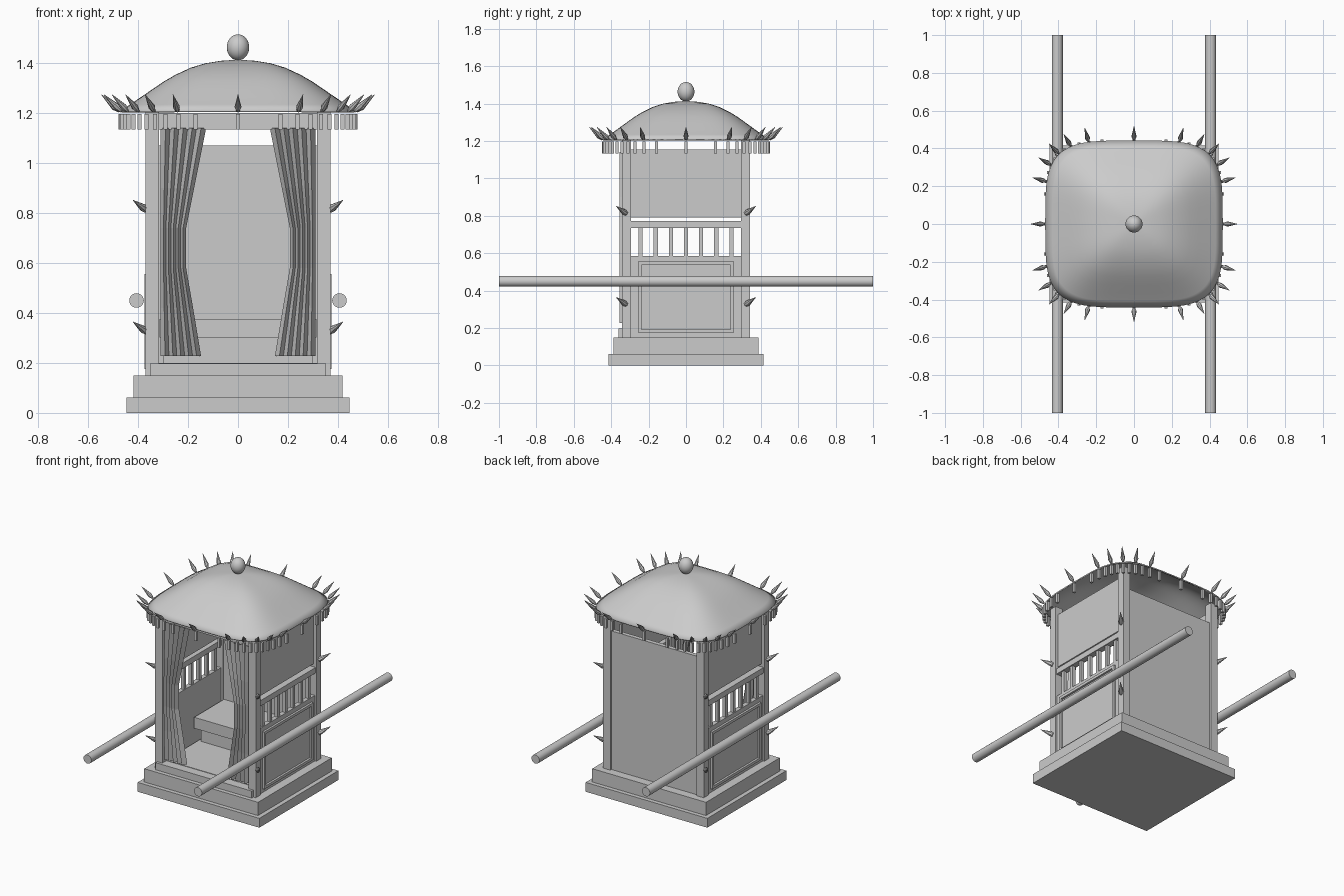
import bpy, bmesh, math
from mathutils import Vector

if "Cube" in bpy.data.objects:
    bpy.data.objects.remove(bpy.data.objects["Cube"])


def finish(name, bm, smooth=False):
    bmesh.ops.recalc_face_normals(bm, faces=bm.faces)
    me = bpy.data.meshes.new(name)
    bm.to_mesh(me)
    bm.free()
    ob = bpy.data.objects.new(name, me)
    bpy.context.collection.objects.link(ob)
    if smooth:
        bpy.ops.object.select_all(action='DESELECT')
        ob.select_set(True)
        bpy.context.view_layer.objects.active = ob
        bpy.ops.object.shade_smooth_by_angle(angle=math.radians(40))
    return ob


def box(name, x0, x1, y0, y1, z0, z1):
    bm = bmesh.new()
    bmesh.ops.create_cube(bm, size=1)
    for v in bm.verts:
        v.co = ((x0 + x1) / 2 + v.co.x * (x1 - x0),
                (y0 + y1) / 2 + v.co.y * (y1 - y0),
                (z0 + z1) / 2 + v.co.z * (z1 - z0))
    return finish(name, bm)


def side_box(name, s, x0, x1, y0, y1, z0, z1):
    return box(name, min(s * x0, s * x1), max(s * x0, s * x1), y0, y1, z0, z1)


def lathe(name, profile, base, direction, sides):
    """Revolve (radius, height) pairs about a direction."""
    bm = bmesh.new()
    rot = Vector(direction).to_track_quat('Z', 'Y')
    rings = [[bm.verts.new(Vector(base) + rot @ Vector((
        r * math.cos(2 * math.pi * i / sides), r * math.sin(2 * math.pi * i / sides), h)))
        for i in range(sides)] for r, h in profile]
    for a, b in zip(rings, rings[1:]):
        for i in range(sides):
            j = (i + 1) % sides
            bm.faces.new((a[i], a[j], b[j], b[i]))
    bm.faces.new(rings[0])
    bm.faces.new(rings[-1])
    return finish(name, bm, True)


def squircle(t, a, b):
    c, s = math.cos(t), math.sin(t)
    return (a * math.copysign(abs(c) ** 0.5, c) if abs(c) > 1e-9 else 0,
            b * math.copysign(abs(s) ** 0.5, s) if abs(s) > 1e-9 else 0)


# stepped base, floor and front sill
box("base_lower", -.447, .447, -.415, .415, 0, .062)
box("base_upper", -.418, .418, -.387, .387, .062, .15)
box("floor", -.32, .32, -.30, .32, .15, .20)
box("front_sill", -.353, .353, -.36, -.30, .15, .197)

# corner posts with two diagonal spikes each
SPIKE = [(.006, 0), (.014, .022), (.001, .088)]
for sx in (-1, 1):
    for sy in (-1, 1):
        box("post", min(sx * .317, sx * .37), max(sx * .317, sx * .37),
            min(sy * .293, sy * .342), max(sy * .293, sy * .342), .15, 1.205)
        for z in (.812, .325):
            lathe("post_spike", [(.012, 0), (.016, .018), (.001, .085)],
                  (sx * .367, sy * .32, z), (sx * .05, sy * .05, .037), 8)

# back wall, front lintel
box("back_wall", -.318, .318, .302, .33, .15, 1.07)
box("front_lintel", -.318, .318, -.335, -.305, 1.135, 1.2)

# side walls: lower panel with frame, balusters, rail, upper panel
for s in (-1, 1):
    side_box("side_lower_panel", s, .33, .36, -.294, .294, .15, .585)
    for y in (-.257, .239):
        side_box("frame_upright", s, .358, .374, y, y + .018, .175, .555)
    for z in (.175, .537):
        side_box("frame_crossbar", s, .358, .374, -.24, .24, z, z + .018)
    for i in range(-3, 4):
        side_box("baluster", s, .334, .356, i * .081 - .011, i * .081 + .011, .585, .737)
    side_box("side_rail", s, .325, .365, -.294, .294, .735, .772)
    side_box("side_upper_panel", s, .33, .35, -.294, .294, .792, 1.155)

# seat
box("seat", -.315, .315, -.01, .302, .302, .375)
box("seat_support", -.30, .30, .04, .302, .20, .302)

# carrying poles
for s in (-1, 1):
    lathe("carrying_pole", [(.029, 0), (.029, 2)], (s * .406, -1, .45), (0, 1, 0), 20)

# pleated curtains gathered at the middle
rows = [(1.14, .13), (.9, .178), (.74, .21), (.58, .21), (.42, .182), (.227, .15)]
for s in (-1, 1):
    bm = bmesh.new()
    n = 10
    grid = [[bm.verts.new((s * (.308 + (inner - .308) * i / n),
                           -.352 if i % 2 else -.322, z))
             for i in range(n + 1)] for z, inner in rows]
    for a, b in zip(grid, grid[1:]):
        for i in range(n):
            bm.faces.new((a[i], a[i + 1], b[i + 1], b[i]))
    ob = finish("curtain", bm)
    mod = ob.modifiers.new("thickness", 'SOLIDIFY')
    mod.thickness = .005
    mod.offset = 0

# domed roof: squircle rings up to the apex
prof = [(1, 1.21), (.92, 1.234), (.83, 1.263), (.73, 1.295), (.63, 1.327), (.53, 1.354),
        (.4, 1.382), (.28, 1.399), (.15, 1.409), (.06, 1.412)]
N = 96
bm = bmesh.new()
rings = []
for r, z in prof:
    rings.append([bm.verts.new((*squircle(2 * math.pi * i / N, .47 * r, .442 * r), z))
                  for i in range(N)])
for a, b in zip(rings, rings[1:]):
    for i in range(N):
        bm.faces.new((a[i], a[(i + 1) % N], b[(i + 1) % N], b[i]))
apex = bm.verts.new((0, 0, 1.413))
for i in range(N):
    bm.faces.new((rings[-1][i], rings[-1][(i + 1) % N], apex))
roof = finish("roof", bm, True)
mod = roof.modifiers.new("thickness", 'SOLIDIFY')
mod.thickness = .008
mod.offset = -1

# finial ball
bm = bmesh.new()
bmesh.ops.create_uvsphere(bm, u_segments=24, v_segments=16, radius=1)
for v in bm.verts:
    v.co = (v.co.x * .045, v.co.y * .045, 1.463 + v.co.z * .052)
finish("finial", bm, True)

# fringe tassels under the rim
for i in range(48):
    x, y = squircle(2 * math.pi * i / 48, .470, .440)
    box("tassel", x - .008, x + .008, y - .008, y + .008, 1.134, 1.197)

# spikes around the rim
for i in range(24):
    t = 2 * math.pi * i / 24
    x, y = squircle(t, .475, .445)
    c, s = math.cos(t), math.sin(t)
    lathe("rim_spike", [(.006, 0), (.014, .025), (.001, .098)], (x, y, 1.207),
          (c, s, .93), 8)
